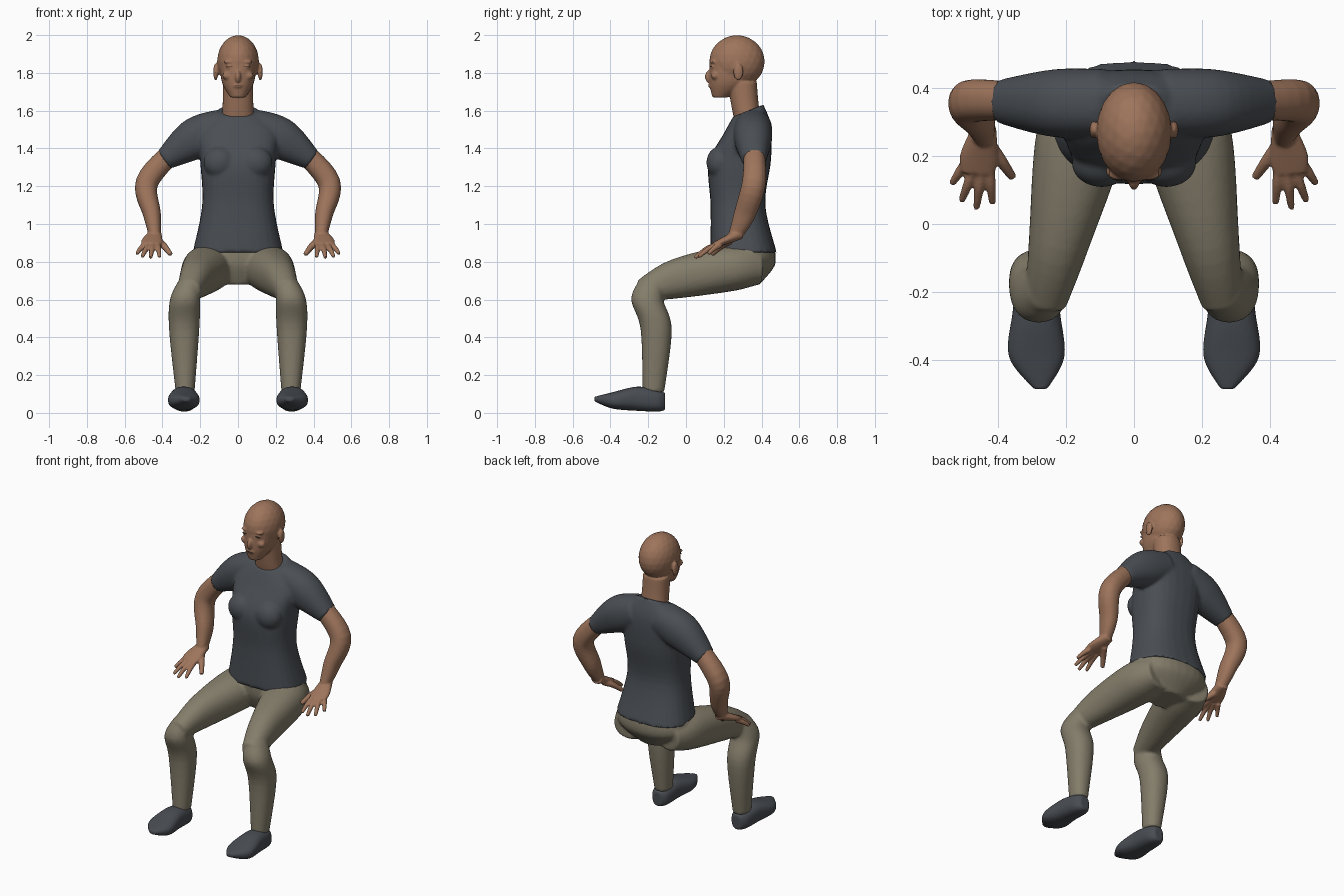
import bpy, bmesh, math
from mathutils import Vector, Matrix

default_cube = bpy.data.objects.get("Cube")
if default_cube:
    bpy.data.objects.remove(default_cube, do_unlink=True)

X_AXIS, Y_AXIS, Z_AXIS = Matrix.Identity(3)
SIDES = {"left": 1, "right": -1}
RING_STEPS = 6


def material(name, red, green, blue):
    colour = (red, green, blue, 1)
    result = bpy.data.materials.new(name)
    result.use_nodes = True
    result.diffuse_color = colour
    shader = result.node_tree.nodes["Principled BSDF"]
    shader.inputs["Base Color"].default_value = colour
    shader.inputs["Roughness"].default_value = 0.8
    return result


skin = material("brown skin", 0.34, 0.175, 0.105)
shirt_cloth = material("slate shirt", 0.068, 0.077, 0.088)
trouser_cloth = material("khaki trousers", 0.23, 0.205, 0.145)
shoe_leather = material("dark grey shoes", 0.065, 0.073, 0.085)
lash_dark = material("dark lashes", 0.03, 0.02, 0.016)


def blend(t, before, start, end, after):
    """Smooth curve value between start and end."""
    leave, arrive = (end - before) / 2, (after - start) / 2
    rise = end - start
    return start + t * (leave + t * (3 * rise - 2 * leave - arrive + t * (leave + arrive - 2 * rise)))


def smooth_rings(rings):
    """Fill in rings between the given ones along a smooth curve."""
    padded = [rings[0], *rings, rings[-1]]
    filled = []
    for group in zip(padded, padded[1:], padded[2:], padded[3:]):
        for step in range(RING_STEPS):
            filled.append([blend(step / RING_STEPS, *values) for values in zip(*group)])
    return filled + [list(rings[-1])]


def rounded(value, power):
    return math.copysign(abs(value) ** (2 / power), value)


def loft(bm, rings, side=1, ref=X_AXIS, axis=None, power=2.2, segments=28, tilt=0):
    """Closed skin over rings of x, y, z, half width along ref, other half width."""
    rows = smooth_rings(rings)
    centres = [Vector(row[:3]) for row in rows]
    last = len(rows) - 1
    loops = []
    for index, (centre, row) in enumerate(zip(centres, rows)):
        along = axis
        if along is None:
            along = (centres[min(index + 1, last)] - centres[max(index - 1, 0)]).normalized()
        across = (ref - along * ref.dot(along)).normalized()
        other = along.cross(across)
        slope = tilt * (index / last) ** 3
        loop = []
        for segment in range(segments):
            angle = math.tau * segment / segments
            point = centre + across * row[3] * rounded(math.cos(angle), power)
            point += other * row[4] * rounded(math.sin(angle), power)
            point.z += slope * (point.y - centre.y)
            point.x *= side
            loop.append(bm.verts.new(point))
        loops.append(loop)
    for lower, upper in zip(loops, loops[1:]):
        for segment in range(segments):
            before = segment - 1
            bm.faces.new((lower[before], lower[segment], upper[segment], upper[before]))
    bm.faces.new(loops[0])
    bm.faces.new(loops[-1])


def column(bm, levels, side=1, **options):
    """Upright loft over levels of z, half width, front y, back y and optional x."""
    rings = []
    for z, half_width, front, back, *x in levels:
        rings.append((x[0] if x else 0, (front + back) / 2, z, half_width, (back - front) / 2))
    loft(bm, rings, side, axis=Z_AXIS, **options)


def blob(bm, centre, size, side=1):
    """Ellipsoid."""
    x, y, z = centre
    place = Matrix.Translation((x * side, y, z)) @ Matrix.Diagonal((*size, 1))
    bmesh.ops.create_icosphere(bm, subdivisions=3, radius=1, matrix=place)


def finger(bm, base, degrees, length, radius, side):
    """Tapered finger, fanned out by an angle and drooping towards its tip."""
    heading = Vector((math.sin(math.radians(degrees)), -math.cos(math.radians(degrees)), 0))
    rings = []
    for reach in (0, 0.5, 1):
        droop = Z_AXIS * length * 0.6 * reach ** 1.4
        width = radius * (1.1 - 0.4 * reach ** 2)
        rings.append((*(Vector(base) + heading * length * reach - droop), width, width))
    loft(bm, rings, side, power=2, segments=14)


def finish(name, bm, surface, voxel=None):
    """Make the object; a voxel size fuses its overlapping pieces into one skin."""
    bmesh.ops.recalc_face_normals(bm, faces=bm.faces)
    for face in bm.faces:
        face.smooth = True
    mesh = bpy.data.meshes.new(name)
    bm.to_mesh(mesh)
    bm.free()
    mesh.materials.append(surface)
    part = bpy.data.objects.new(name, mesh)
    bpy.context.collection.objects.link(part)
    if voxel:
        fuse = part.modifiers.new("fuse", "REMESH")
        fuse.mode = "VOXEL"
        fuse.voxel_size = voxel
        fuse.use_smooth_shade = True
        soften = part.modifiers.new("soften", "SMOOTH")
        soften.factor = 0.5
        soften.iterations = 3


# Head: cranium, jaw, neck, nose, lips, ears, brows, eyelids and cheeks
head = bmesh.new()
blob(head, centre=(0, 0.27, 1.86), size=(0.111, 0.147, 0.14))
column(head, [(1.67, 0.04, 0.14, 0.22), (1.75, 0.085, 0.124, 0.34), (1.87, 0.1, 0.126, 0.38)])
column(head, [(1.5, 0.1, 0.27, 0.43), (1.6, 0.083, 0.245, 0.39), (1.75, 0.08, 0.22, 0.375)])
blob(head, centre=(0, 0.125, 1.78), size=(0.016, 0.025, 0.035))
blob(head, centre=(0, 0.13, 1.732), size=(0.026, 0.012, 0.012))
for side in SIDES.values():
    blob(head, (0.118, 0.277, 1.805), (0.013, 0.026, 0.046), side)
    blob(head, (0.043, 0.146, 1.858), (0.034, 0.018, 0.009), side)
    blob(head, (0.043, 0.142, 1.835), (0.02, 0.012, 0.011), side)
    blob(head, (0.055, 0.155, 1.785), (0.028, 0.022, 0.022), side)
finish("head", head, skin, voxel=0.006)

# Closed lash lines and mouth line
lines = bmesh.new()
blob(lines, centre=(0, 0.121, 1.732), size=(0.02, 0.003, 0.0015))
for side in SIDES.values():
    blob(lines, (0.044, 0.132, 1.835), (0.019, 0.004, 0.0025), side)
finish("lash_and_mouth_lines", lines, lash_dark)

# Shirt: body from hem to collar, bust and sleeves
shirt = bmesh.new()
column(shirt, [(0.85, 0.24, 0.13, 0.48), (1.1, 0.19, 0.13, 0.42), (1.33, 0.2, 0.12, 0.45),
               (1.5, 0.21, 0.2, 0.45), (1.6, 0.1, 0.25, 0.41)], power=2.5, tilt=0.4)
for side in SIDES.values():
    blob(shirt, (0.095, 0.178, 1.325), (0.088, 0.07, 0.085), side)
    loft(shirt, [(0.08, 0.355, 1.51, 0.1, 0.1), (0.23, 0.355, 1.45, 0.1, 0.11),
                 (0.39, 0.36, 1.34, 0.065, 0.057)], side, ref=Y_AXIS)
finish("shirt", shirt, shirt_cloth, voxel=0.01)

# Trousers: seat, thighs and lower legs
trousers = bmesh.new()
column(trousers, [(0.68, 0.1, 0.2, 0.39), (0.78, 0.23, 0.155, 0.47), (0.87, 0.235, 0.15, 0.47)])
for side in SIDES.values():
    loft(trousers, [(0.13, 0.39, 0.77, 0.1, 0.09), (0.16, 0.24, 0.765, 0.13, 0.12),
                    (0.22, -0.05, 0.71, 0.09, 0.105), (0.26, -0.235, 0.645, 0.06, 0.06)], side)
    column(trousers, [(0.7, 0.055, -0.25, -0.11, 0.26), (0.6, 0.08, -0.29, -0.12, 0.28),
                      (0.44, 0.08, -0.24, -0.075, 0.285), (0.11, 0.05, -0.23, -0.115, 0.28)], side)
finish("trousers", trousers, trouser_cloth, voxel=0.01)

# Arms: bent arm, palm, four fanned fingers and thumb
for label, side in SIDES.items():
    arm = bmesh.new()
    loft(arm, [(0.34, 0.36, 1.39, 0.055, 0.055), (0.482, 0.36, 1.22, 0.063, 0.06),
               (0.455, 0.31, 1.05, 0.057, 0.047), (0.44, 0.26, 0.94, 0.036, 0.031)],
         side, ref=Y_AXIS)
    loft(arm, [(0.437, 0.29, 0.95, 0.033, 0.03), (0.455, 0.2, 0.91, 0.056, 0.021),
               (0.459, 0.15, 0.89, 0.05, 0.014)], side)
    for number in range(4):
        shorter = (number - 1) ** 2
        knuckle = (0.425 + 0.022 * number, 0.16 + 0.006 * shorter, 0.89)
        finger(arm, knuckle, 13 * number - 5, 0.115 - 0.009 * shorter, 0.0145, side)
    finger(arm, (0.425, 0.235, 0.91), -35, 0.12, 0.018, side)
    finish(label + "_arm", arm, skin, voxel=0.006)

# Shoes, from heel to toe
for label, side in SIDES.items():
    shoe = bmesh.new()
    loft(shoe, [(0.284, -0.11, 0.06, 0.03, 0.045), (0.284, -0.15, 0.065, 0.058, 0.058),
                (0.287, -0.26, 0.075, 0.07, 0.064), (0.286, -0.39, 0.066, 0.082, 0.043),
                (0.274, -0.485, 0.073, 0.02, 0.012)], side, axis=Y_AXIS, power=2.5)
    finish(label + "_shoe", shoe, shoe_leather, voxel=0.007)
